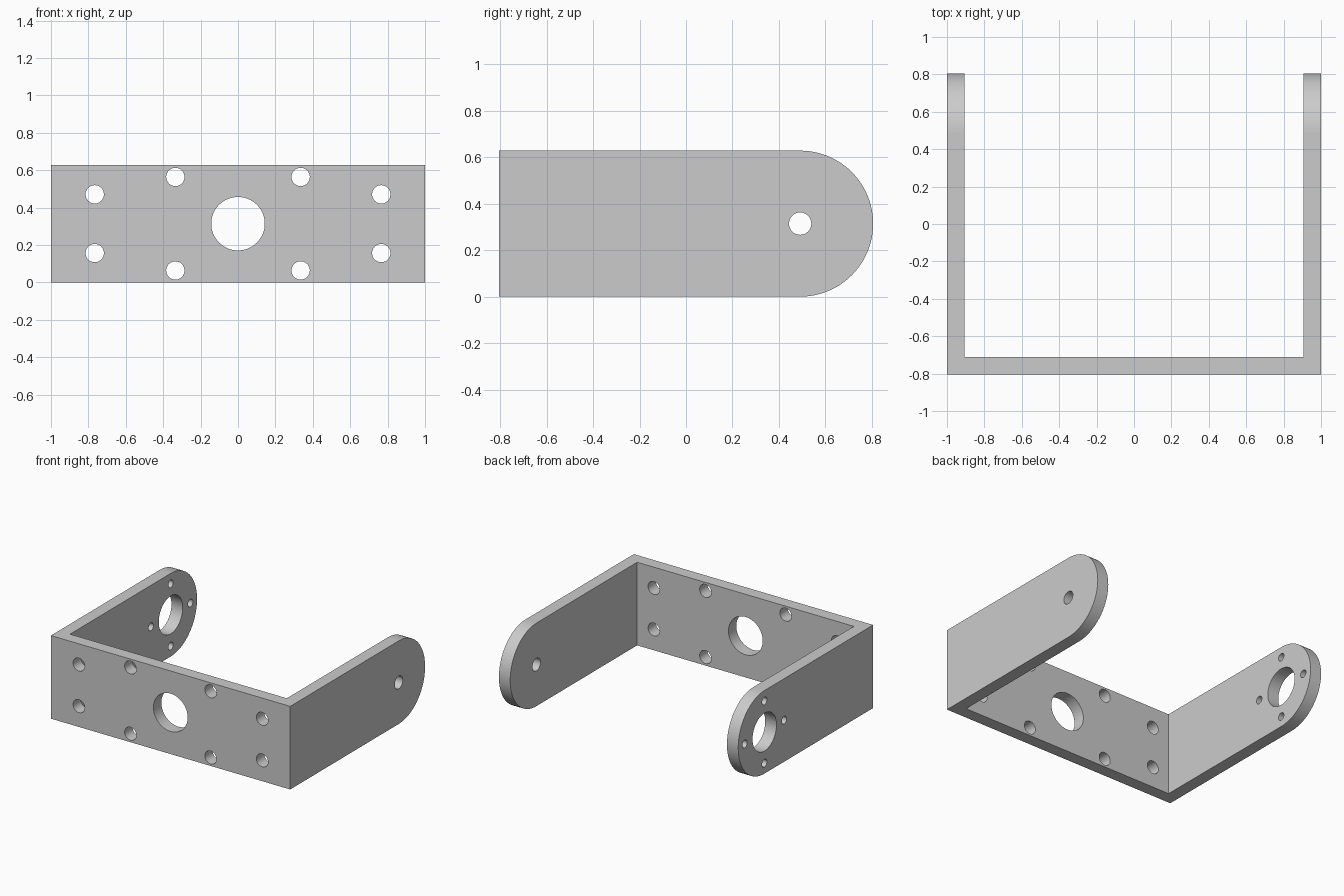
import bpy, bmesh, math
from mathutils import Vector, Matrix

cube = bpy.data.objects.get("Cube")
if cube:
    bpy.data.objects.remove(cube, do_unlink=True)

WIDTH, DEPTH, HEIGHT, THICK = 2.0, 1.61, 0.628, 0.094
HX, HY, R = WIDTH / 2, DEPTH / 2, HEIGHT / 2
PIVOT = Vector((0, HY - R, R))

# One plain metal colour
metal = bpy.data.materials.new("grey_metal")
metal.use_nodes = True
metal.diffuse_color = (0.6, 0.6, 0.6, 1)
metal.node_tree.nodes["Principled BSDF"].inputs["Base Color"].default_value = (0.6, 0.6, 0.6, 1)


def make_object(name, bm):
    bmesh.ops.recalc_face_normals(bm, faces=bm.faces)
    mesh = bpy.data.meshes.new(name)
    bm.to_mesh(mesh)
    bm.free()
    mesh.materials.append(metal)
    obj = bpy.data.objects.new(name, mesh)
    bpy.context.collection.objects.link(obj)
    return obj


def prism(name, points, sweep):
    """Extrude a closed outline along a vector."""
    bm = bmesh.new()
    face = bm.faces.new([bm.verts.new(p) for p in points])
    out = bmesh.ops.extrude_face_region(bm, geom=[face])
    moved = [v for v in out["geom"] if isinstance(v, bmesh.types.BMVert)]
    bmesh.ops.translate(bm, verts=moved, vec=sweep)
    return make_object(name, bm)


def add_hole(bm, centre, radius, axis, segments=32):
    turn = Matrix.Rotation(math.pi / 2, 4, "Y" if axis == "X" else "X")
    bmesh.ops.create_cone(bm, cap_ends=True, segments=segments, radius1=radius,
                          radius2=radius, depth=0.4,
                          matrix=Matrix.Translation(centre) @ turn)


# U-shaped plan: front plate and two side arms, oversize in height and reach
ix, iy, far = HX - THICK, -HY + THICK, HY + 0.2
plan = [(-HX, -HY), (HX, -HY), (HX, far), (ix, far),
        (ix, iy), (-ix, iy), (-ix, far), (-HX, far)]
bracket = prism("bracket", [(x, y, -0.2) for x, y in plan], (0, 0, HEIGHT + 0.4))

# Side outline with rounded arm ends
ARC = 48
outline = [(-HX - 0.2, -HY - 0.2, HEIGHT), (-HX - 0.2, -HY - 0.2, 0)]
for i in range(ARC + 1):
    a = -math.pi / 2 + math.pi * i / ARC
    outline.append((-HX - 0.2, PIVOT.y + R * math.cos(a), R + R * math.sin(a)))
side_shape = prism("side_shape_cutter", outline, (WIDTH + 0.4, 0, 0))

# Holes through the front plate
bm = bmesh.new()
add_hole(bm, (0, -HY, R), 0.143, "Y", 64)
for sx in (-1, 1):
    for sz in (-1, 1):
        add_hole(bm, (sx * 0.766, -HY, R + sz * 0.157), 0.049, "Y")
        add_hole(bm, (sx * 0.335, -HY, R + sz * 0.25), 0.049, "Y")

# Pivot hole in the left arm; large bore ringed by screw holes in the right arm
add_hole(bm, PIVOT + Vector((HX, 0, 0)), 0.048, "X")
bore = PIVOT - Vector((HX, 0, 0))
add_hole(bm, bore, 0.143, "X", 64)
for i in range(4):
    a = i * math.pi / 2
    add_hole(bm, bore + 0.235 * Vector((0, math.cos(a), math.sin(a))), 0.029, "X", 24)
holes = make_object("hole_cutter", bm)

# Trim the plan to the side outline, then drill it
bpy.ops.object.select_all(action="DESELECT")
bpy.context.view_layer.objects.active = bracket
bracket.select_set(True)
for cutter, operation in ((side_shape, "INTERSECT"), (holes, "DIFFERENCE")):
    mod = bracket.modifiers.new(operation.title(), "BOOLEAN")
    mod.operation, mod.object, mod.solver = operation, cutter, "EXACT"
    bpy.ops.object.modifier_apply(modifier=mod.name)
    bpy.data.objects.remove(cutter, do_unlink=True)

# Smooth the curved walls only; keep the large plates flat
bpy.ops.object.shade_smooth_by_angle(angle=math.radians(30))
for poly in bracket.data.polygons:
    poly.use_smooth = poly.area < 0.01
